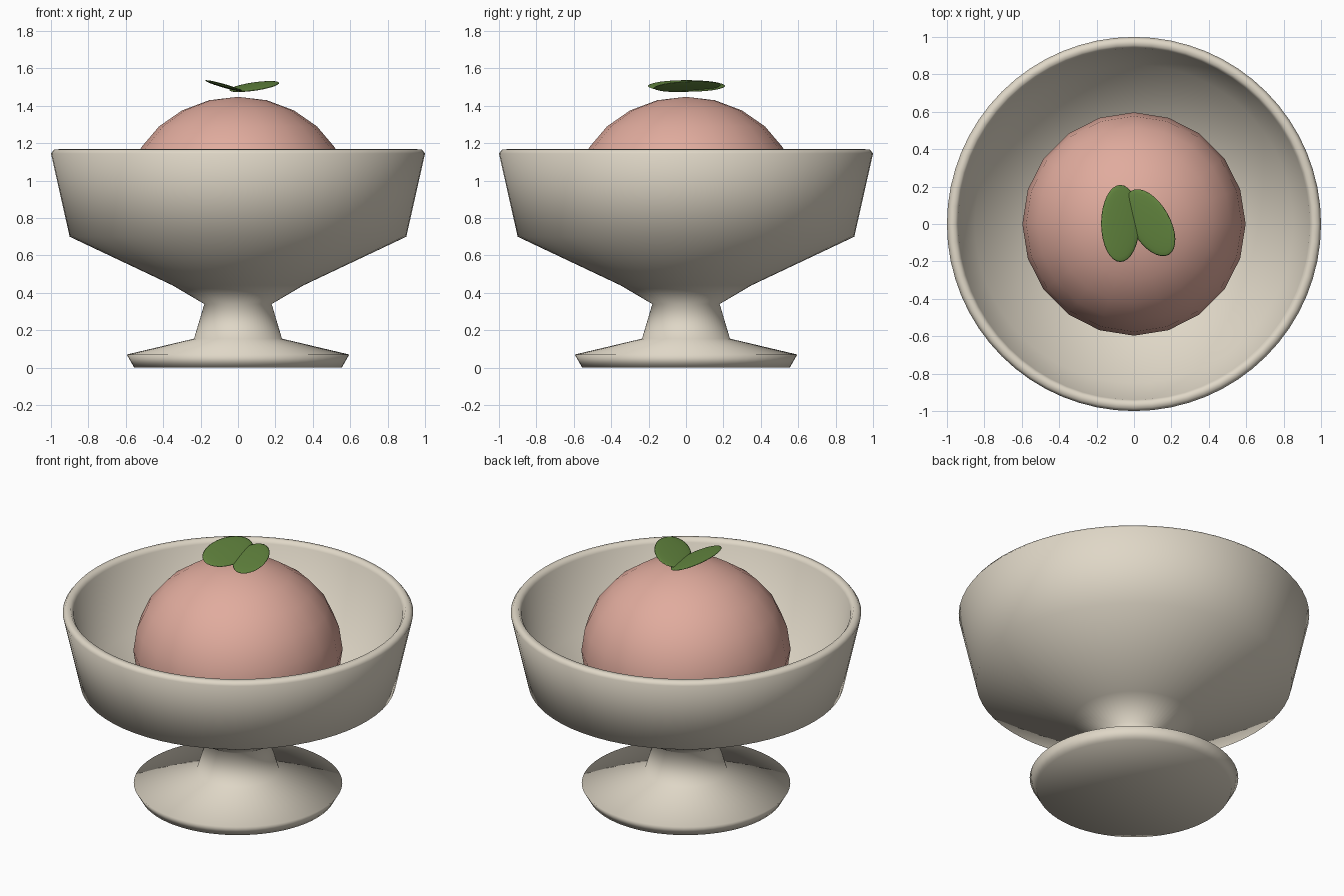
import bpy, bmesh, math

if "Cube" in bpy.data.objects:
    bpy.data.objects.remove(bpy.data.objects["Cube"])


def material(name, rgb):
    m = bpy.data.materials.new(name)
    m.diffuse_color = (*rgb, 1)
    m.use_nodes = True
    m.node_tree.nodes["Principled BSDF"].inputs["Base Color"].default_value = m.diffuse_color
    return m


cream = material("cream ceramic", (0.74, 0.68, 0.57))
pink = material("pink sorbet", (0.75, 0.41, 0.34))
green = material("leaf green", (0.125, 0.24, 0.05))


def finish(name, bm, mat):
    bmesh.ops.recalc_face_normals(bm, faces=bm.faces)
    for f in bm.faces:
        f.smooth = True
    me = bpy.data.meshes.new(name)
    bm.to_mesh(me)
    bm.free()
    me.materials.append(mat)
    ob = bpy.data.objects.new(name, me)
    bpy.context.collection.objects.link(ob)
    return ob


def lathe(name, profile, mat, steps=64):
    """Spin an (r, z) profile around the z axis."""
    bm = bmesh.new()
    verts = [bm.verts.new((r, 0, z)) for r, z in profile]
    edges = [bm.edges.new(pair) for pair in zip(verts, verts[1:])]
    bmesh.ops.spin(bm, geom=verts + edges, axis=(0, 0, 1), cent=(0, 0, 0),
                   angle=math.tau, steps=steps)
    bmesh.ops.remove_doubles(bm, verts=bm.verts, dist=1e-4)
    return finish(name, bm, mat)


def ellipsoid(name, mat, loc, radii, rot=(0, 0, 0), segments=20, rings=12):
    bm = bmesh.new()
    bmesh.ops.create_uvsphere(bm, u_segments=segments, v_segments=rings, radius=1)
    bmesh.ops.scale(bm, vec=radii, verts=bm.verts)
    ob = finish(name, bm, mat)
    ob.location = loc
    ob.rotation_euler = [math.radians(a) for a in rot]
    return ob


# Footed dish: foot, stem, bowl wall, rim and hollow inside
lathe("footed_dish", [
    (0, 0), (0.555, 0), (0.595, 0.07), (0.235, 0.155), (0.18, 0.34),
    (0.35, 0.44), (0.9, 0.70), (1.0, 1.145), (0.985, 1.165), (0.955, 1.168),
    (0.94, 1.145), (0.85, 0.73), (0.33, 0.48), (0, 0.44)], cream)

# Scoop resting in the bowl
ellipsoid("scoop", pink, (0, 0, 0.908), (0.597, 0.597, 0.54))

# Two garnish leaves above the scoop
ellipsoid("leaf_left", green, (-0.073, 0.003, 1.506), (0.107, 0.206, 0.01),
          (0, 16, 0), segments=32)
ellipsoid("leaf_right", green, (0.087, 0.007, 1.503), (0.108, 0.198, 0.01),
          (0, -15, 30), segments=32)
